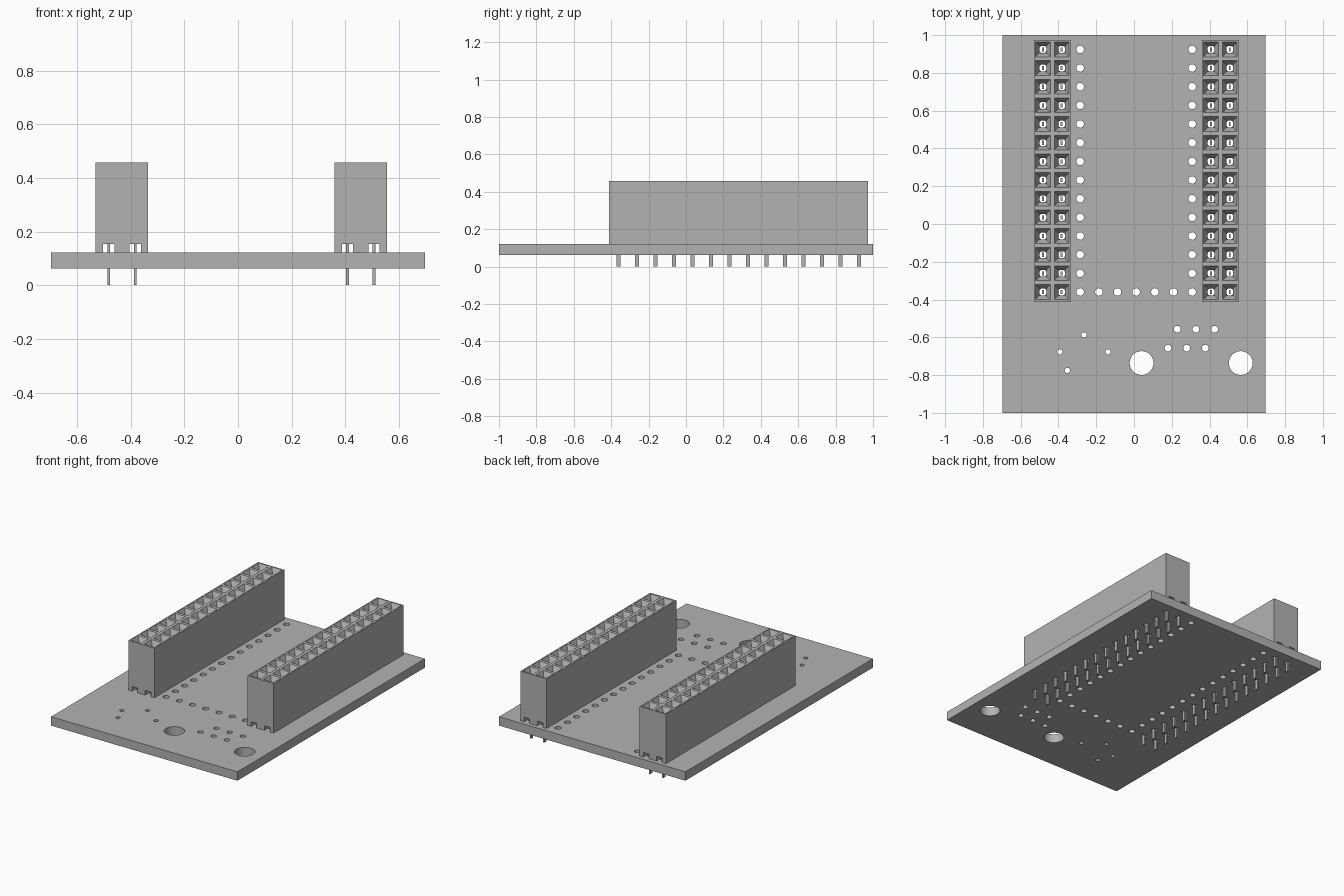
import bpy, bmesh
from mathutils import Matrix, Vector

cube = bpy.data.objects.get("Cube")
if cube:
    bpy.data.objects.remove(cube, do_unlink=True)

GREY = (0.45, 0.45, 0.45, 1)
grey = bpy.data.materials.new("plain grey")
grey.use_nodes = True
grey.diffuse_color = GREY
grey.node_tree.nodes["Principled BSDF"].inputs["Base Color"].default_value = GREY

PITCH = 0.0988
FIRST = -0.36
ROWS = [FIRST + i * PITCH for i in range(14)]
BOTTOM, TOP, HEAD = 0.062, 0.122, 0.457


def add_box(bm, low, high):
    low, high = Vector(low), Vector(high)
    mat = Matrix.Translation((low + high) / 2) @ Matrix.Diagonal((*(high - low), 1))
    bmesh.ops.create_cube(bm, size=1, matrix=mat)


def add_drill(bm, x, y, radius, segments):
    mat = Matrix.Translation((x, y, (BOTTOM + TOP) / 2))
    bmesh.ops.create_cone(bm, cap_ends=True, segments=segments, radius1=radius,
                          radius2=radius, depth=0.2, matrix=mat)


def add_socket(bm, x, y):
    """Square shaft that flares into a funnel at the top."""
    rings = []
    for half, z in ((0.018, 0.1), (0.018, HEAD - 0.04), (0.039, HEAD), (0.039, HEAD + 0.02)):
        rings.append([bm.verts.new((x + sx * half, y + sy * half, z))
                      for sx, sy in ((-1, -1), (1, -1), (1, 1), (-1, 1))])
    bm.faces.new(rings[0][::-1])
    bm.faces.new(rings[-1])
    for a, b in zip(rings, rings[1:]):
        for i in range(4):
            j = (i + 1) % 4
            bm.faces.new((a[i], a[j], b[j], b[i]))


def finish(name, bm):
    mesh = bpy.data.meshes.new(name)
    bm.to_mesh(mesh)
    bm.free()
    mesh.materials.append(grey)
    obj = bpy.data.objects.new(name, mesh)
    bpy.context.collection.objects.link(obj)
    return obj


def cut(obj, bm):
    cutter = finish("cutter", bm)
    cutter.hide_render = True
    mod = obj.modifiers.new("cut", "BOOLEAN")
    mod.operation, mod.solver, mod.object = "DIFFERENCE", "EXACT", cutter
    bpy.context.view_layer.objects.active = obj
    bpy.ops.object.modifier_apply(modifier=mod.name)
    bpy.data.objects.remove(cutter, do_unlink=True)


# Circuit board with its drilled holes
bm = bmesh.new()
add_box(bm, (-0.696, -1, BOTTOM), (0.696, 1, TOP))
board = finish("circuit_board", bm)

headers = {"right": (-0.482, -0.383), "left": (0.408, 0.507)}
drills = bmesh.new()
for y in ROWS:
    for x in (-0.285, 0.308):
        add_drill(drills, x, y, 0.02, 16)
    for columns in headers.values():
        for x in columns:
            add_drill(drills, x, y, 0.02, 16)
for i in range(1, 6):
    add_drill(drills, -0.285 + i * PITCH, FIRST, 0.02, 16)
for i in range(3):
    add_drill(drills, 0.229 + i * PITCH, -0.557, 0.018, 16)
    add_drill(drills, 0.18 + i * PITCH, -0.657, 0.018, 16)
for x, y in ((-0.265, -0.587), (-0.393, -0.677), (-0.137, -0.677), (-0.353, -0.775)):
    add_drill(drills, x, y, 0.014, 16)
for x in (0.04, 0.565):
    add_drill(drills, x, -0.736, 0.063, 32)
cut(board, drills)

for side, columns in headers.items():
    # Socket housing
    middle = sum(columns) / 2
    bm = bmesh.new()
    add_box(bm, (middle - 0.098, -0.413, TOP), (middle + 0.098, 0.973, HEAD))
    housing = finish(side + "_socket_housing", bm)

    # Funnel sockets, then the grooves under the housing
    sockets, grooves, pins = bmesh.new(), bmesh.new(), bmesh.new()
    for x in columns:
        add_box(grooves, (x - 0.021, -0.6, 0.1), (x + 0.021, 1.2, 0.153))
        for y in ROWS:
            add_socket(sockets, x, y)
            add_box(pins, (x - 0.005, y - 0.011, 0), (x + 0.005, y + 0.011, 0.38))
    cut(housing, sockets)
    cut(housing, grooves)

    # Contact pins through the board
    finish(side + "_contact_pins", pins)

# Smooth hole walls with crisp rims
bpy.ops.object.select_all(action="DESELECT")
board.select_set(True)
bpy.context.view_layer.objects.active = board
bpy.ops.object.shade_smooth_by_angle()
